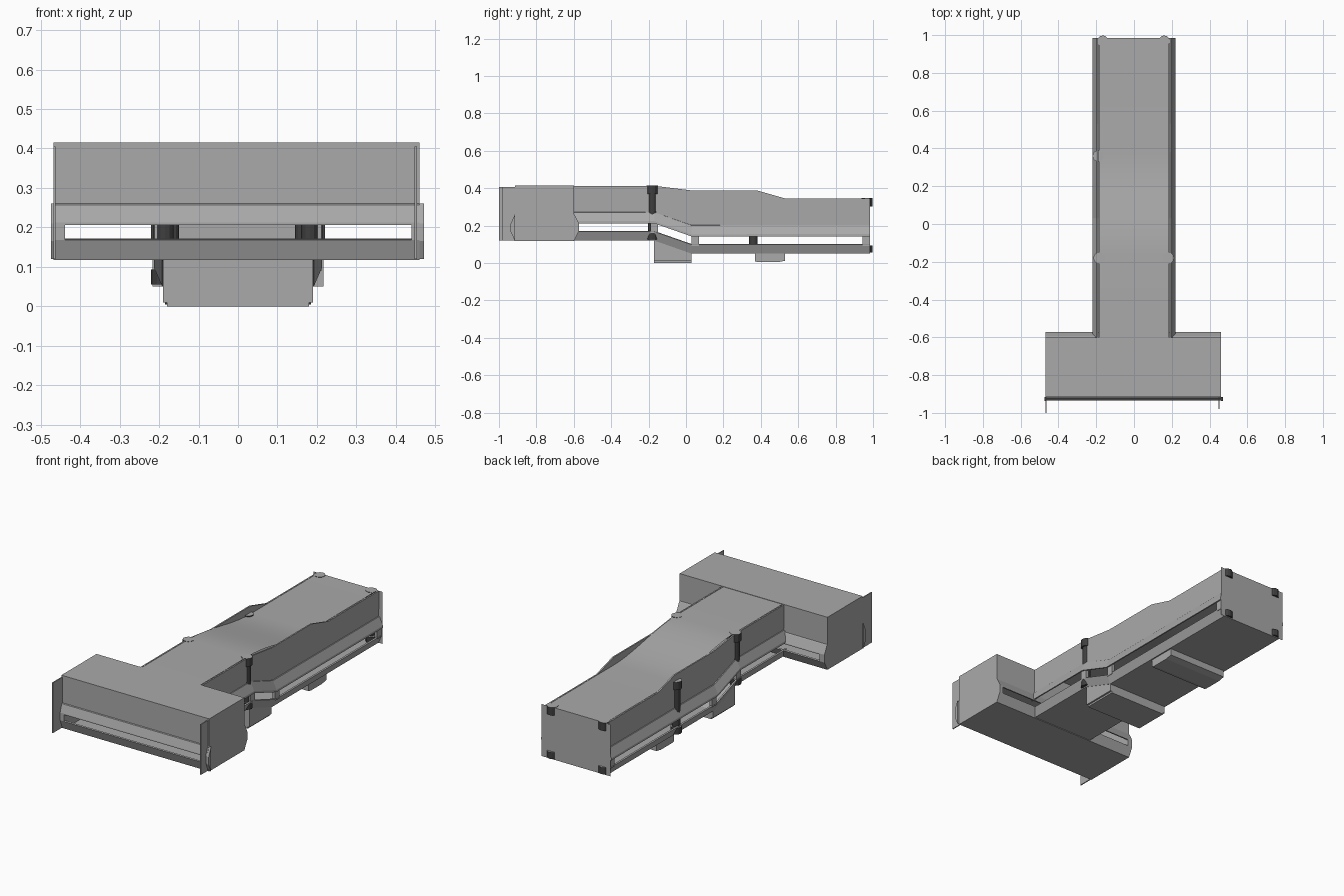
import bpy, bmesh

if "Cube" in bpy.data.objects:
    bpy.data.objects.remove(bpy.data.objects["Cube"])


def material(name, value):
    mat = bpy.data.materials.new(name)
    mat.use_nodes = True
    colour = (value, value, value, 1)
    mat.diffuse_color = colour
    mat.node_tree.nodes["Principled BSDF"].inputs["Base Color"].default_value = colour
    return mat


grey = material("hull_grey", 0.40)
dark = material("bolt_dark", 0.05)


def finish(name, bm, smooth=False):
    mesh = bpy.data.meshes.new(name)
    bm.to_mesh(mesh)
    bm.free()
    mesh.materials.append(grey)
    obj = bpy.data.objects.new(name, mesh)
    bpy.context.collection.objects.link(obj)
    for p in mesh.polygons:
        p.use_smooth = smooth
    return obj


def sheet(name, rows, thickness=0.008, smooth=False):
    """Skin a list of equal point rows, then thicken it inward."""
    bm = bmesh.new()
    grid = [[bm.verts.new(p) for p in row] for row in rows]
    for a, b in zip(grid, grid[1:]):
        for i in range(len(a) - 1):
            bm.faces.new((a[i], a[i + 1], b[i + 1], b[i]))
    obj = finish(name, bm, smooth)
    if thickness:
        mod = obj.modifiers.new("thickness", 'SOLIDIFY')
        mod.thickness = thickness
        mod.offset = -1


def prism(name, profile, x0, x1):
    """Solid with a (y, z) profile running from x0 to x1."""
    bm = bmesh.new()
    face = bm.faces.new([bm.verts.new((x0, y, z)) for y, z in profile])
    new = bmesh.ops.extrude_face_region(bm, geom=[face])["geom"]
    moved = [v for v in new if isinstance(v, bmesh.types.BMVert)]
    bmesh.ops.translate(bm, verts=moved, vec=(x1 - x0, 0, 0))
    bmesh.ops.recalc_face_normals(bm, faces=bm.faces)
    finish(name, bm)


def block(name, x0, x1, y0, y1, z0, z1):
    prism(name, [(y0, z0), (y1, z0), (y1, z1), (y0, z1)], x0, x1)


def cylinder(name, x, y, z0, z1, r):
    """Dark round bar with a grey top."""
    bm = bmesh.new()
    bmesh.ops.create_cone(bm, cap_ends=True, segments=12, radius1=r, radius2=r, depth=z1 - z0)
    bmesh.ops.translate(bm, verts=bm.verts, vec=(x, y, (z0 + z1) / 2))
    mesh = finish(name, bm).data
    mesh.materials.append(dark)
    for p in mesh.polygons:
        p.material_index = 0 if p.normal.z > 0.5 else 1


def ramp(y, y0, y1):
    return min(1, max(0, (y - y0) / (y1 - y0)))


def drop(y):
    return 0.07 * ramp(y, -0.17, 0.03)


def wall_top(y):
    return 0.413 - 0.025 * ramp(y, -0.17, 0.03) - 0.043 * ramp(y, 0.38, 0.53)


def roof_height(y):
    t = ramp(y, -0.17, 0.38)
    return 0.413 - 0.068 * t * t * (3 - 2 * t)


# Long hall: flared side walls with a small ledge, dipping roof and open-topped tray
back = 0.985
stations = [-0.6, -0.17, 0.03, 0.38, 0.53, back]
for side, label in ((1, "left"), (-1, "right")):
    rows = []
    for y in stations:
        d = drop(y)
        section = [(0.187, wall_top(y)), (0.187, 0.267 - d), (0.193, 0.265 - d),
                   (0.213, 0.222 - d), (0.213, 0.212 - d)]
        rows.append([(side * x, y, z) for x, z in section])
    sheet("hall_wall_" + label, rows if side < 0 else rows[::-1])

roof_rows = [-0.6] + [-0.17 + 0.055 * i for i in range(11)] + [back]
sheet("hall_roof", [[(-0.185, y, roof_height(y)), (0.185, y, roof_height(y))]
                    for y in roof_rows], thickness=0, smooth=True)
sheet("hall_tray", [[(0.213, y, 0.168 - drop(y)), (0.192, y, 0.12 - drop(y)),
                     (-0.192, y, 0.12 - drop(y)), (-0.213, y, 0.168 - drop(y))]
                    for y in stations])

# End panel of the hall
sheet("end_panel", [[(0.217, back, 0.05), (-0.217, back, 0.05)],
                    [(0.217, back, 0.345), (-0.217, back, 0.345)]], thickness=0)

# Cross hall at the front: hood, tray and end caps
x0, x1 = -0.468, 0.46
hood = [(-0.935, 0.206), (-0.935, 0.212), (-0.92, 0.257), (-0.915, 0.26), (-0.915, 0.415),
        (-0.6, 0.415), (-0.6, 0.26), (-0.595, 0.257), (-0.573, 0.212), (-0.573, 0.206)]
tray = [(-0.573, 0.168), (-0.6, 0.117), (-0.915, 0.117), (-0.935, 0.168)]
for name, profile in (("cross_hood", hood), ("cross_tray", tray)):
    sheet(name, [[(x, y, z) for y, z in profile] for x in (x1, x0)])
prism("cross_cap_right", hood + tray, x0, x0 + 0.03)
prism("cross_cap_left", hood + tray, x1 - 0.02, x1)

# Upright fins at the front corners and flared lips beside the slot
block("front_fin_right", -0.468, -0.462, -1.0, -0.915, 0.12, 0.405)
block("front_fin_left", 0.447, 0.453, -0.98, -0.915, 0.12, 0.405)
lip = [(-0.915, 0.26), (-0.937, 0.21), (-0.937, 0.165), (-0.915, 0.12)]
prism("slot_lip_right", lip, -0.474, x0)
prism("slot_lip_left", lip, x1, 0.472)

# Keels under the hall
prism("front_keel", [(-0.17, 0.125), (-0.17, 0.01), (0.03, 0.01), (0.03, 0.055)], -0.19, 0.19)
block("front_keel_sole", -0.18, 0.18, -0.17, 0.03, 0, 0.01)
prism("rear_keel", [(0.37, 0.055), (0.37, 0.008), (0.39, 0.004), (0.49, 0.004), (0.53, 0.012),
                    (0.53, 0.055)], -0.185, 0.185)

# Slot posts along both sides
for side in (-1, 1):
    for y in (-0.17, 0.05, 0.965):
        d = drop(y)
        block("slot_post", side * 0.195, side * 0.212, y - 0.02, y + 0.02, 0.16 - d, 0.222 - d)

# Clamping bolts and rear corner studs: head, shaft and lower nut
for name, x, y, top, low in (("front_bolt_right", -0.185, -0.18, 0.4145, 0.125),
                             ("front_bolt_left", 0.182, -0.18, 0.4145, 0.125),
                             ("middle_bolt", -0.19, 0.36, 0.352, 0.055),
                             ("corner_stud_right", -0.165, 0.968, 0.347, 0.055),
                             ("corner_stud_left", 0.16, 0.968, 0.347, 0.055)):
    cylinder(name + "_head", x, y, top - 0.045, top, 0.03)
    cylinder(name + "_shaft", x, y, low + 0.02, top - 0.03, 0.015 if y > 0.9 else 0.022)
    cylinder(name + "_nut", x, y, low, low + 0.038, 0.03)
